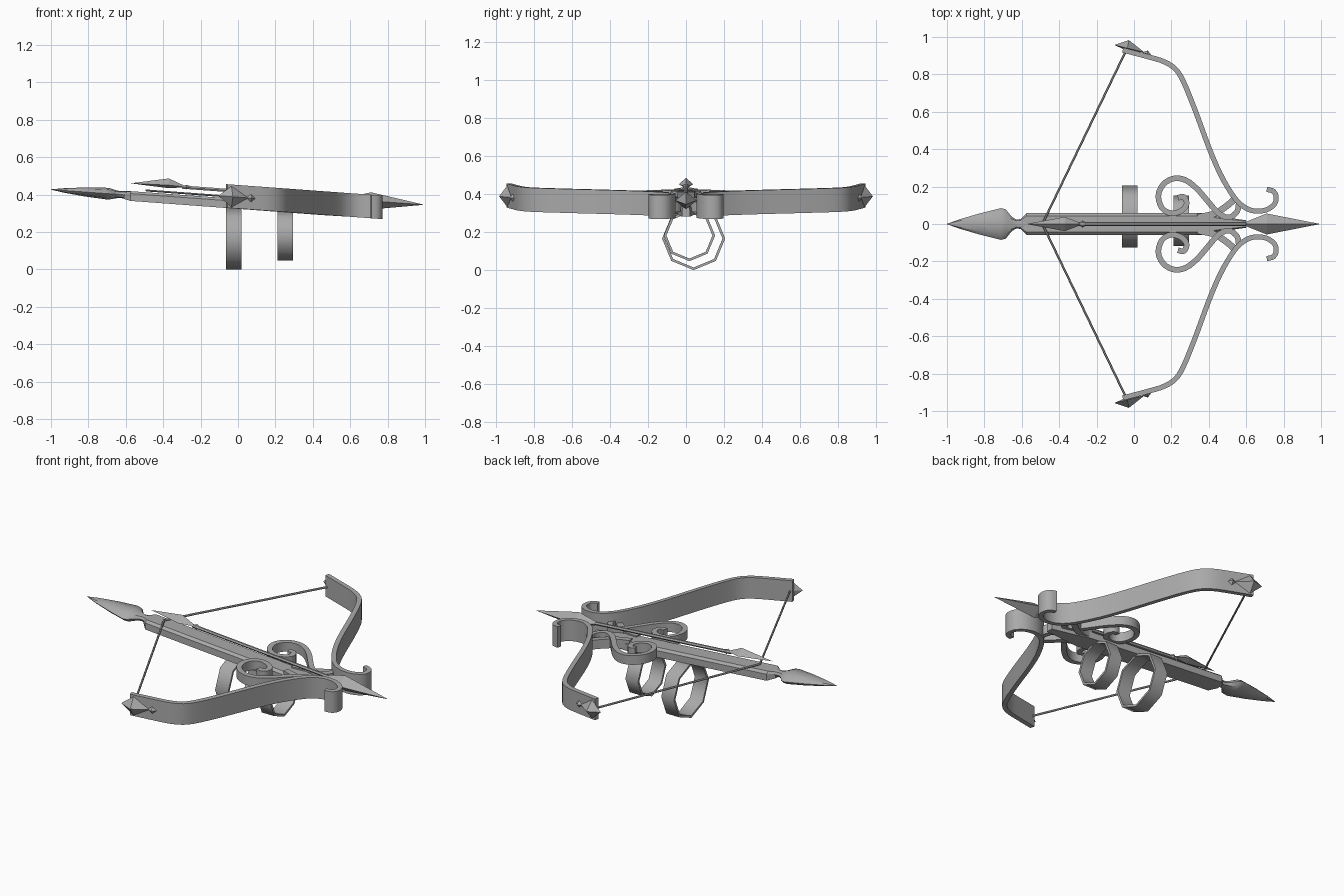
import bpy, math
from mathutils import Vector

if "Cube" in bpy.data.objects:
    bpy.data.objects.remove(bpy.data.objects["Cube"])

SLOPE = -0.073  # the whole weapon pitches slightly nose-down along x
steel = bpy.data.materials.new("grey steel")
steel.diffuse_color = (0.4, 0.4, 0.4, 1)
steel.use_nodes = True
steel.node_tree.nodes["Principled BSDF"].inputs["Base Color"].default_value = steel.diffuse_color


def add(name, verts, faces, angle=30, pitch=True):
    me = bpy.data.meshes.new(name)
    me.from_pydata([(x, y, z + (SLOPE * x if pitch else 0)) for x, y, z in verts], [], faces)
    me.materials.append(steel)
    ob = bpy.data.objects.new(name, me)
    bpy.context.collection.objects.link(ob)
    bpy.ops.object.select_all(action='DESELECT')
    ob.select_set(True)
    bpy.context.view_layer.objects.active = ob
    bpy.ops.object.mode_set(mode='EDIT')
    bpy.ops.mesh.select_all(action='SELECT')
    bpy.ops.mesh.normals_make_consistent(inside=False)
    bpy.ops.object.mode_set(mode='OBJECT')
    if angle:
        bpy.ops.object.shade_smooth_by_angle(angle=math.radians(angle))
    return ob


def skin(name, rings, closed=False, **kw):
    """Join equal rings of points into a solid."""
    n, m = len(rings[0]), len(rings)
    faces = [(i * n + j, i * n + (j + 1) % n, (i + 1) % m * n + (j + 1) % n, (i + 1) % m * n + j)
             for i in range(m if closed else m - 1) for j in range(n)]
    if not closed:
        faces += [tuple(range(n)), tuple(range((m - 1) * n, m * n))]
    return add(name, [p for r in rings for p in r], faces, **kw)


def smooth_path(pts, steps=3):
    """Catmull-Rom curve through the points."""
    p = [Vector(q) for q in pts]
    p = [2 * p[0] - p[1]] + p + [2 * p[-1] - p[-2]]
    out = []
    for i in range(1, len(p) - 2):
        a, b, c, d = p[i - 1:i + 3]
        for k in range(steps):
            t = k / steps
            out.append(0.5 * (2 * b + (c - a) * t + (2 * a - 5 * b + 4 * c - d) * t * t
                              + (3 * b - a - 3 * c + d) * t ** 3))
    return out + [p[-2]]


def ribbon(name, pts, thick, z0, z1, side):
    """Upright band following a plan-view path, mirrored by side."""
    path = smooth_path(pts)
    rings = []
    for i, p in enumerate(path):
        t = (path[min(i + 1, len(path) - 1)] - path[max(i - 1, 0)]).normalized()
        n = Vector((-t.y, t.x)) * thick / 2
        a, b = p + n, p - n
        rings.append([(a.x, side * a.y, z0), (a.x, side * a.y, z1),
                      (b.x, side * b.y, z1), (b.x, side * b.y, z0)])
    skin(name, rings, angle=40)


def lathe(name, profile, zc, n, **kw):
    """Rings along x; profile rows are x, half width, half height."""
    skin(name, [[(x, w * math.cos(2 * math.pi * k / n), zc + h * math.sin(2 * math.pi * k / n))
                 for k in range(n)] for x, w, h in profile], **kw)


def rod(name, a, b, r, n=6):
    a, b = Vector(a), Vector(b)
    d = (b - a).normalized()
    u = d.cross(Vector((0, 0, 1))).normalized()
    v = d.cross(u)
    skin(name, [[tuple(c + r * (u * math.cos(2 * math.pi * k / n) + v * math.sin(2 * math.pi * k / n)))
                 for k in range(n)] for c in (a, b)], angle=40)


def spike(name, tip, mid, tail, wide, out, inn):
    """Long four-sided diamond."""
    tip, mid, tail, wide, out, inn = map(Vector, (tip, mid, tail, wide, out, inn))
    v = [tip, mid + wide, mid + out, mid - wide, mid + inn, tail]
    f = [(c, 1 + k, 1 + (k + 1) % 4) for c in (0, 5) for k in range(4)]
    add(name, [tuple(q) for q in v], f, angle=0)


# Stock: flat bar with chamfered top edges, narrowing at both ends
stock = []
for x, w, h in [(-0.61, 0.022, 0.018), (-0.575, 0.058, 0.026), (0.36, 0.058, 0.027),
                (0.46, 0.04, 0.027), (0.60, 0.02, 0.025)]:
    z = 0.35
    stock.append([(x, -w, z - h), (x, w, z - h), (x, w, z + h * 0.5), (x, w * 0.75, z + h),
                  (x, -w * 0.75, z + h), (x, -w, z + h * 0.5)])
skin("stock", stock, angle=25)

# Rear spear point with its neck
lathe("rear_spear", [(-1, 0.001, 0.001), (-0.93, 0.026, 0.012), (-0.82, 0.058, 0.024),
                     (-0.71, 0.085, 0.031), (-0.685, 0.078, 0.030), (-0.655, 0.04, 0.022),
                     (-0.63, 0.024, 0.018), (-0.60, 0.027, 0.022), (-0.57, 0.045, 0.022)],
      0.354, 8, angle=35)

# Bolt: shaft, front head, rear diamond and bead
rod("bolt_shaft", (-0.3, 0, 0.418), (0.64, 0, 0.418), 0.010)
lathe("bolt_head", [(0.595, 0.010, 0.010), (0.71, 0.056, 0.046), (0.99, 0.001, 0.001)],
      0.418, 4, angle=0)
spike("bolt_tail", (-0.575, 0, 0.418), (-0.37, 0, 0.423), (-0.27, 0, 0.42),
      (0, 0.038, 0), (0, 0, 0.036), (0, 0, -0.016))
lathe("bolt_bead", [(-0.295, 0.006, 0.006), (-0.275, 0.019, 0.014), (-0.25, 0.006, 0.006)],
      0.42, 6, angle=0)

limb = [(-0.06, 0.93), (0.08, 0.893), (0.16, 0.868), (0.22, 0.83), (0.265, 0.76), (0.33, 0.6),
        (0.40, 0.41), (0.46, 0.27), (0.52, 0.165), (0.57, 0.105), (0.63, 0.072), (0.70, 0.073),
        (0.75, 0.105), (0.76, 0.145), (0.745, 0.175), (0.71, 0.185)]
scroll = [(0.56, 0.12), (0.553, 0.07), (0.51, 0.035), (0.455, 0.055), (0.40, 0.115),
          (0.34, 0.185), (0.275, 0.235), (0.21, 0.243), (0.155, 0.21), (0.13, 0.15),
          (0.15, 0.085), (0.20, 0.057), (0.255, 0.072), (0.282, 0.11), (0.265, 0.145),
          (0.235, 0.14)]
brace = [(0.34, 0.035), (0.43, 0.055), (0.50, 0.10), (0.55, 0.145)]
for side, tag in ((1, "left"), (-1, "right")):
    # Bow limb with the forward curl, scroll ornament and forked brace
    ribbon("limb_" + tag, limb, 0.027, 0.325, 0.451, side)
    ribbon("scroll_" + tag, scroll, 0.030, 0.345, 0.40, side)
    ribbon("brace_" + tag, brace, 0.035, 0.33, 0.385, side)
    # Bowstring half
    rod("string_" + tag, (-0.49, 0, 0.386), (-0.045, side * 0.922, 0.386), 0.006)
    # Diamond stud and bead on the limb tip
    spike("tip_stud_" + tag, (-0.105, side * 0.957, 0.386), (-0.035, side * 0.94, 0.386),
          (0.055, side * 0.918, 0.386), (0, 0, 0.056), (0.008, side * 0.043, 0),
          (0, -side * 0.015, 0))
    spike("tip_bead_" + tag, (0.045, side * 0.918, 0.386), (0.07, side * 0.91, 0.386),
          (0.095, side * 0.90, 0.386), (0, 0, 0.021), (0.004, side * 0.018, 0),
          (0, -side * 0.01, 0))


# Octagonal hand rings under the stock
def hand_ring(name, x0, x1, yc, zc, r):
    rings = []
    for k in range(8):
        c, s = math.cos(k * math.pi / 4), math.sin(k * math.pi / 4)
        rings.append([(x, yc + q * c, zc + q * s)
                      for x, q in ((x0, r), (x1, r), (x1, r - 0.014), (x0, r - 0.014))])
    skin(name, rings, closed=True, angle=50, pitch=False)


hand_ring("rear_ring", -0.064, 0.02, 0.04, 0.166, 0.166)
hand_ring("front_ring", 0.212, 0.295, 0.018, 0.182, 0.135)
